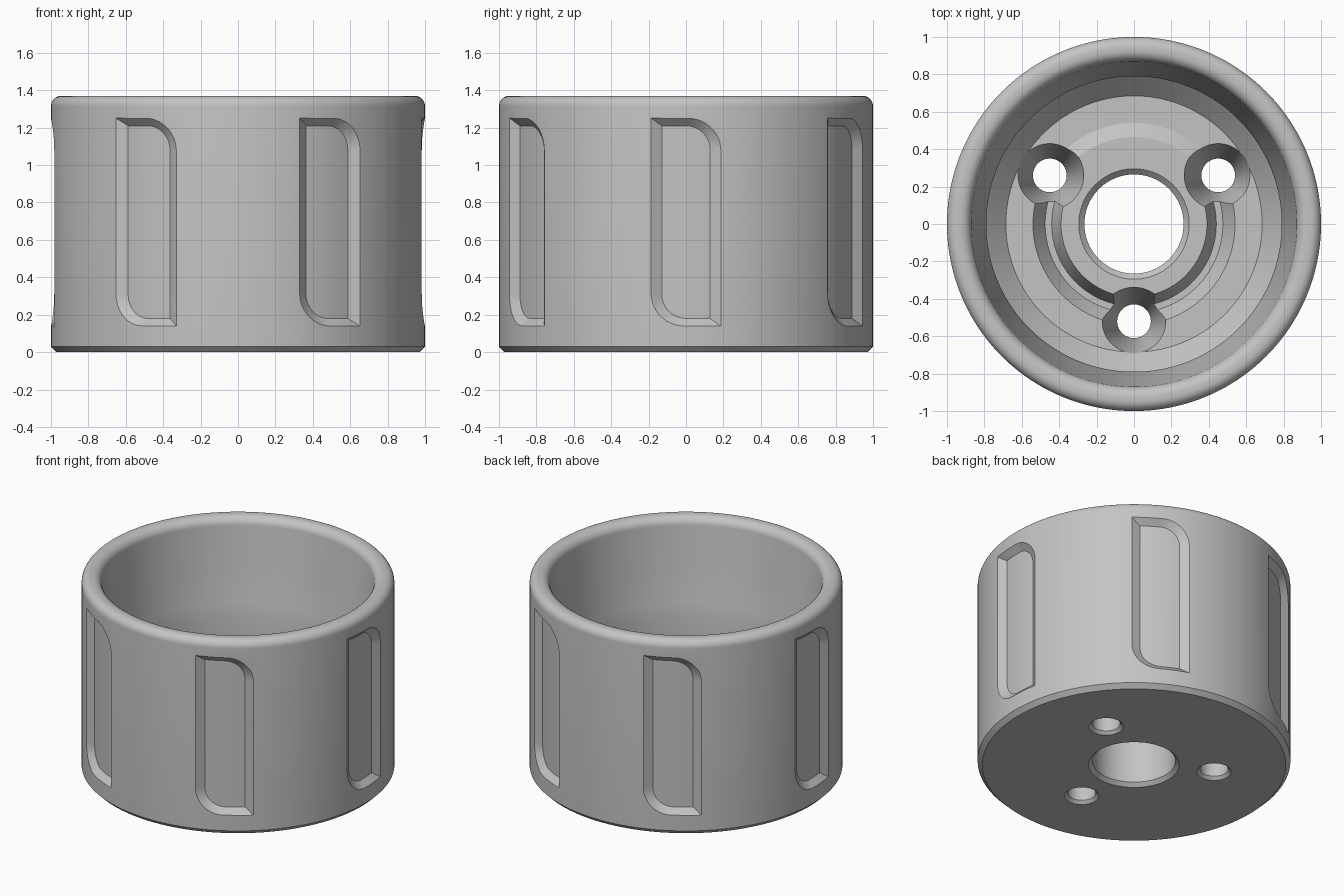
import bpy, bmesh, math
from math import sin, cos, pi, radians
from mathutils import Matrix, Vector

if "Cube" in bpy.data.objects:
    bpy.data.objects.remove(bpy.data.objects["Cube"], do_unlink=True)

grey = bpy.data.materials.new("satin grey")
grey.use_nodes = True
grey.diffuse_color = (0.55, 0.55, 0.55, 1)
bsdf = next(n for n in grey.node_tree.nodes if n.type == 'BSDF_PRINCIPLED')
bsdf.inputs["Base Color"].default_value = grey.diffuse_color
bsdf.inputs["Roughness"].default_value = 0.5


def arc(cr, cz, rad, a0, a1, n=8):
    """Points of a fillet in the (radius, height) plane."""
    steps = [radians(a0 + (a1 - a0) * i / n) for i in range(n + 1)]
    return [(cr + rad * cos(a), cz + rad * sin(a)) for a in steps]


def lathe(bm, profile, segments, place=Matrix()):
    """Revolve a closed profile; profile(angle) gives (radius, height) points."""
    rings = []
    for i in range(segments):
        a = 2 * pi * (i + 0.5) / segments
        rings.append([bm.verts.new(place @ Vector((r * cos(a), r * sin(a), z)))
                      for r, z in profile(a)])
    n = len(rings[0])
    for i in range(segments):
        p, q = rings[i], rings[(i + 1) % segments]
        for j in range(n):
            k = (j + 1) % n
            bm.faces.new((p[j], q[j], q[k], p[k]))


def finish(bm, name):
    bmesh.ops.remove_doubles(bm, verts=bm.verts, dist=1e-5)
    bmesh.ops.recalc_face_normals(bm, faces=bm.faces)
    mesh = bpy.data.meshes.new(name)
    bm.to_mesh(mesh)
    bm.free()
    obj = bpy.data.objects.new(name, mesh)
    bpy.context.collection.objects.link(obj)
    mesh.materials.append(grey)
    return obj


# Cup cross-section: shell, stepped bowl, floor groove and centre bore
FLOOR, HUB = 0.35, 0.39
SHELL = ([(0.29, 0), (0.97, 0), (1, 0.03)]
         + arc(0.945, 1.315, 0.055, 0, 90)
         + arc(0.93, 1.31, 0.06, 90, 176)
         + [(0.84, 1.0), (0.805, 0.8), (0.79, 0.7), (0.79, 0.46),
            (0.685, FLOOR), (0.54, FLOOR)])
BORE = [(0.39, HUB), (0.295, HUB), (0.265, 0.36), (0.265, 0.025)]


def cup_profile(angle):
    # The channel links the screw holes round the front; a ramp fills the back
    at_back = pi / 6 < angle < 5 * pi / 6
    ring = [(0.465, HUB)] if at_back else [(0.475, 0.25), (0.44, 0.25)]
    ring = [(0.465, HUB), (0.45, HUB)] if at_back else ring
    return SHELL + ring + BORE


bm = bmesh.new()
lathe(bm, cup_profile, 180)
cup = finish(bm, "cup_body")

# Countersunk screw holes
cut = bmesh.new()
HOLE = [(0, -0.05), (0.16, -0.05), (0.09, 0.02), (0.09, 0.08),
        (0.17, FLOOR), (0.2, 0.45), (0, 0.45)]
for deg in (30, 150, 270):
    a = radians(deg)
    lathe(cut, lambda _: HOLE, 48,
          Matrix.Translation((0.52 * cos(a), 0.52 * sin(a), 0)))


# Grip pockets: leaf outline, two opposite corners rounded, bevelled walls
def pocket_column(u, grow):
    """Lower and upper (tangent, height) at u in -1..1, outline grown by grow."""
    half, low, high = 0.185 + 1.4 * grow, 0.14 - grow, 1.25 + grow
    t = u * half
    rad = min(0.18 + grow, half)
    drop = lambda d: rad - math.sqrt(max(0, rad * rad - max(0, d) ** 2))
    return (t, low + drop(-t - half + rad)), (t, high - drop(t - half + rad))


def pocket(bm, turn, columns=24):
    rows = []
    for i in range(columns + 1):
        u = -cos(pi * i / columns)
        row = []
        levels = ((0.04, 1.04), (-0.04, 0.96))
        outer, inner = [[(t, z, r) for t, z in pocket_column(u, g)] for g, r in levels]
        for t, z, r in (outer[0], inner[0], inner[1], outer[1]):
            row.append(bm.verts.new(turn @ Vector((math.sqrt(r * r - t * t), t, z))))
        rows.append(row)
    for p, q in zip(rows, rows[1:]):
        for j in range(4):
            k = (j + 1) % 4
            bm.faces.new((p[j], q[j], q[k], p[k]))
    bm.faces.new(rows[0])
    bm.faces.new(rows[-1])


for i in range(6):
    pocket(cut, Matrix.Rotation(i * pi / 3, 4, 'Z'))
cutter = finish(cut, "recess_cutter")
cutter.hide_render = True

# Cut the recesses, then smooth
mod = cup.modifiers.new("recesses", 'BOOLEAN')
mod.operation, mod.solver, mod.object = 'DIFFERENCE', 'EXACT', cutter
bpy.ops.object.select_all(action='DESELECT')
bpy.context.view_layer.objects.active = cup
cup.select_set(True)
bpy.ops.object.modifier_apply(modifier=mod.name)
bpy.data.objects.remove(cutter, do_unlink=True)
bpy.ops.object.shade_smooth_by_angle(angle=radians(25))
